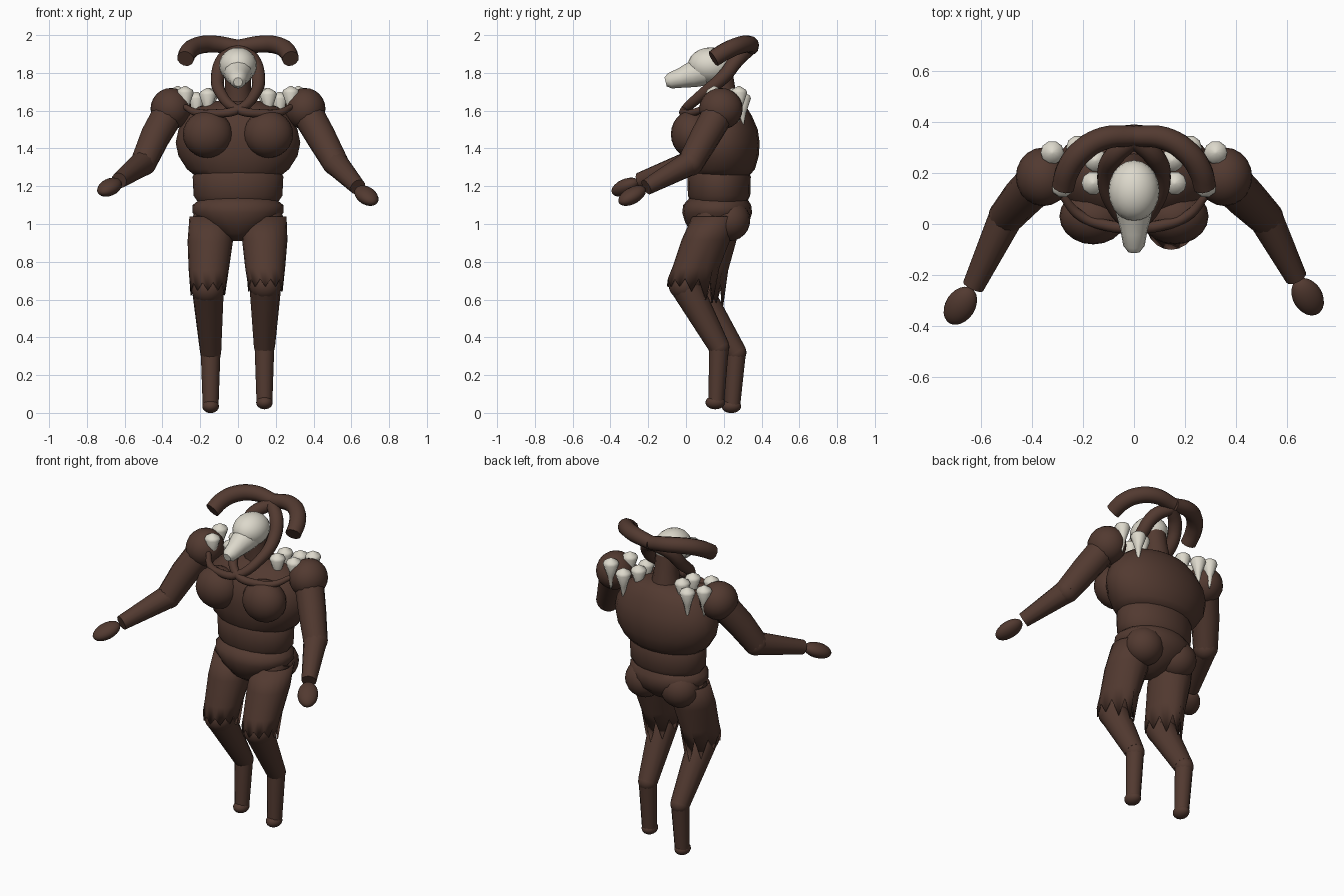
import bpy, bmesh, math
from mathutils import Vector

cube = bpy.data.objects.get("Cube")
if cube:
    bpy.data.objects.remove(cube, do_unlink=True)


def material(name, rgb):
    m = bpy.data.materials.new(name)
    m.use_nodes = True
    m.diffuse_color = (*rgb, 1)
    m.node_tree.nodes["Principled BSDF"].inputs["Base Color"].default_value = (*rgb, 1)
    return m


BROWN = material("dark_brown", (0.085, 0.042, 0.03))
BONE = material("bone_white", (0.72, 0.69, 0.6))


def smooth(ob, angle=50):
    bpy.ops.object.select_all(action="DESELECT")
    ob.select_set(True)
    bpy.context.view_layer.objects.active = ob
    bpy.ops.object.shade_smooth_by_angle(angle=math.radians(angle))


def finish(name, bm, mat):
    bmesh.ops.recalc_face_normals(bm, faces=bm.faces)
    me = bpy.data.meshes.new(name)
    bm.to_mesh(me)
    bm.free()
    ob = bpy.data.objects.new(name, me)
    bpy.context.collection.objects.link(ob)
    me.materials.append(mat)
    smooth(ob)
    return ob


def ellipsoid(name, centre, radii, mat=BROWN, along=(0, 0, 1)):
    bm = bmesh.new()
    bmesh.ops.create_uvsphere(bm, u_segments=20, v_segments=12, radius=1)
    ob = finish(name, bm, mat)
    ob.location, ob.scale = centre, radii
    ob.rotation_euler = Vector(along).to_track_quat("Z", "Y").to_euler()


def bridge(bm, rings):
    n = len(rings[0])
    for a, b in zip(rings, rings[1:]):
        for i in range(n):
            j = (i + 1) % n
            bm.faces.new((a[i], a[j], b[j], b[i]))


def loft(name, x, sections, mat=BROWN, segs=20):
    """Stacked ellipses, each given as z, x radius, y radius, y centre."""
    bm = bmesh.new()
    rings = []
    for z, rx, ry, yc in sections:
        rings.append([bm.verts.new((x + rx * math.cos(t), yc + ry * math.sin(t), z))
                      for t in (math.tau * i / segs for i in range(segs))])
    bridge(bm, rings)
    bm.faces.new(rings[0])
    bm.faces.new(rings[-1])
    return finish(name, bm, mat)


def tube(name, points, mat=BROWN, curved=False):
    """Tapered tube; every point is x, y, z, radius."""
    cu = bpy.data.curves.new(name, "CURVE")
    cu.dimensions, cu.bevel_depth, cu.bevel_resolution = "3D", 1, 4
    cu.use_fill_caps, cu.resolution_u = True, 5
    if curved:
        sp = cu.splines.new("BEZIER")
        pts = sp.bezier_points
    else:
        sp = cu.splines.new("POLY")
        pts = sp.points
    pts.add(len(points) - 1)
    for p, (x, y, z, r) in zip(pts, points):
        p.co = (x, y, z) if curved else (x, y, z, 1)
        p.radius = r
        if curved:
            p.handle_left_type = p.handle_right_type = "AUTO"
    cu.materials.append(mat)
    ob = bpy.data.objects.new(name, cu)
    bpy.context.collection.objects.link(ob)
    bpy.ops.object.select_all(action="DESELECT")
    ob.select_set(True)
    bpy.context.view_layer.objects.active = ob
    bpy.ops.object.convert(target="MESH")
    smooth(bpy.context.view_layer.objects.active)


def trouser_leg(name, hip, knee, segs=20):
    """Open sleeve around the thigh with a torn hem that hangs at the back."""
    bm = bmesh.new()
    rings = []
    for k, r in ((0, 0.117), (0.35, 0.12), (0.75, 0.106), (1, 0.096)):
        c = hip.lerp(knee, k)
        ring = []
        for i in range(segs):
            t = math.tau * i / segs
            back = max(0, math.sin(t))
            v = c + Vector((r * math.cos(t), (r + 0.05 * k * back) * math.sin(t), 0))
            if k == 1:
                v.z += 0.03 - (i % 2) * (0.04 + 0.09 * back)
            ring.append(bm.verts.new(v))
        rings.append(ring)
    bridge(bm, rings)
    ob = finish(name, bm, BROWN)
    mod = ob.modifiers.new("cloth", "SOLIDIFY")
    mod.thickness = 0.008


# Trunk
loft("chest", 0, [(1.25, .22, .15, .18), (1.29, .27, .18, .185), (1.36, .315, .195, .19),
                  (1.43, .33, .2, .19), (1.5, .315, .19, .19), (1.57, .275, .16, .19),
                  (1.62, .21, .12, .2), (1.65, .12, .08, .2)])
loft("waist", 0, [(1.12, .215, .15, .175), (1.15, .235, .165, .175), (1.25, .24, .168, .175),
                  (1.29, .22, .15, .175)])
loft("pelvis", 0, [(.91, .035, .05, .14), (.95, .11, .12, .15), (1.01, .2, .17, .165),
                   (1.06, .24, .185, .165), (1.1, .24, .18, .165), (1.14, .19, .15, .17)])
tube("neck", [(0, .2, 1.58, .09), (0, .19, 1.72, .07), (0, .17, 1.84, .07)])

# Bone head
ellipsoid("skull", (0, .13, 1.84), (.1, .12, .095), BONE)
tube("snout", [(0, .09, 1.81, .08), (0, .03, 1.79, .068), (0, -.03, 1.772, .052),
               (0, -.085, 1.758, .042), (0, -.108, 1.752, .024)], BONE)

# Parts repeated on both sides
SPIKES = [(.16, .16, 1.7), (.15, .25, 1.7), (.22, .3, 1.68), (.32, .28, 1.71), (.28, .15, 1.71)]
for s, side in ((1, "left"), (-1, "right")):
    ellipsoid(side + "_breast", (.16 * s, .03, 1.475), (.132, .11, .125))
    ellipsoid(side + "_shoulder", (.355 * s, .185, 1.61), (.108, .115, .11))
    ellipsoid(side + "_buttock", (.12 * s, .23, 1.02), (.115, .11, .11))
    tube(side + "_horn", [(0, .345, 1.935, .04), (.12 * s, .335, 1.952, .045),
                          (.21 * s, .28, 1.945, .047), (.26 * s, .21, 1.915, .047),
                          (.278 * s, .145, 1.875, .045)], curved=True)
    # Rope frames the face, crosses at the collar and rests on the far side
    tube(side + "_neck_rope", [(0, .33, 1.92, .035), (.075 * s, .27, 1.87, .04),
                               (.107 * s, .2, 1.78, .037), (.09 * s, .09, 1.69, .03),
                               (0, -.005, 1.605, .024), (-.13 * s, .0, 1.585, .022),
                               (-.22 * s, .04, 1.59, .02), (-.28 * s, .11, 1.62, .015)],
         curved=True)
    for i, (x, y, z) in enumerate(SPIKES):
        loft(f"{side}_bone_spike_{i + 1}", x * s,
             [(z - .17, .003, .003, y), (z - .09, .02, .02, y), (z - .015, .046, .046, y),
              (z, .04, .04, y), (z + .02, .006, .006, y)], BONE, 10)

# Arms: elbow, wrist and hand centre for each side
ARMS = {"left": ((.515, .025, 1.325), (.635, -.21, 1.195), (.68, -.285, 1.15)),
        "right": ((-.5, .03, 1.325), (-.63, -.245, 1.23), (-.68, -.32, 1.195))}
for side, (elbow, wrist, hand) in ARMS.items():
    s = 1 if side == "left" else -1
    tube(side + "_upper_arm", [(.36 * s, .18, 1.6, .085), (.44 * s, .1, 1.46, .08), (*elbow, .07)])
    ellipsoid(side + "_elbow", elbow, (.07, .07, .07))
    tube(side + "_forearm", [(*elbow, .068), (*wrist, .043)])
    ellipsoid(side + "_hand", hand, (.058, .043, .085), along=Vector(hand) - Vector(wrist))

# Legs: hip, knee, hock and ankle for each side
LEGS = {"left": ((.14, .15, 1.04), (.145, -.005, .68), (.14, .175, .35), (.14, .16, .06)),
        "right": ((-.14, .17, 1.04), (-.16, .05, .66), (-.145, .265, .32), (-.145, .245, .04))}
for side, (hip, knee, hock, ankle) in LEGS.items():
    tube(side + "_thigh", [(*hip, .1), (*knee, .085)])
    trouser_leg(side + "_trouser_leg", Vector(hip), Vector(knee))
    ellipsoid(side + "_knee", knee, (.088, .088, .085))
    tube(side + "_calf", [(*knee, .085), (*hock, .056)])
    ellipsoid(side + "_hock", hock, (.055, .055, .055))
    tube(side + "_shin", [(*hock, .052), (*ankle, .042)])
    x, y, z = ankle
    ellipsoid(side + "_foot", (x, y - .005, z - .005), (.044, .052, .036))
